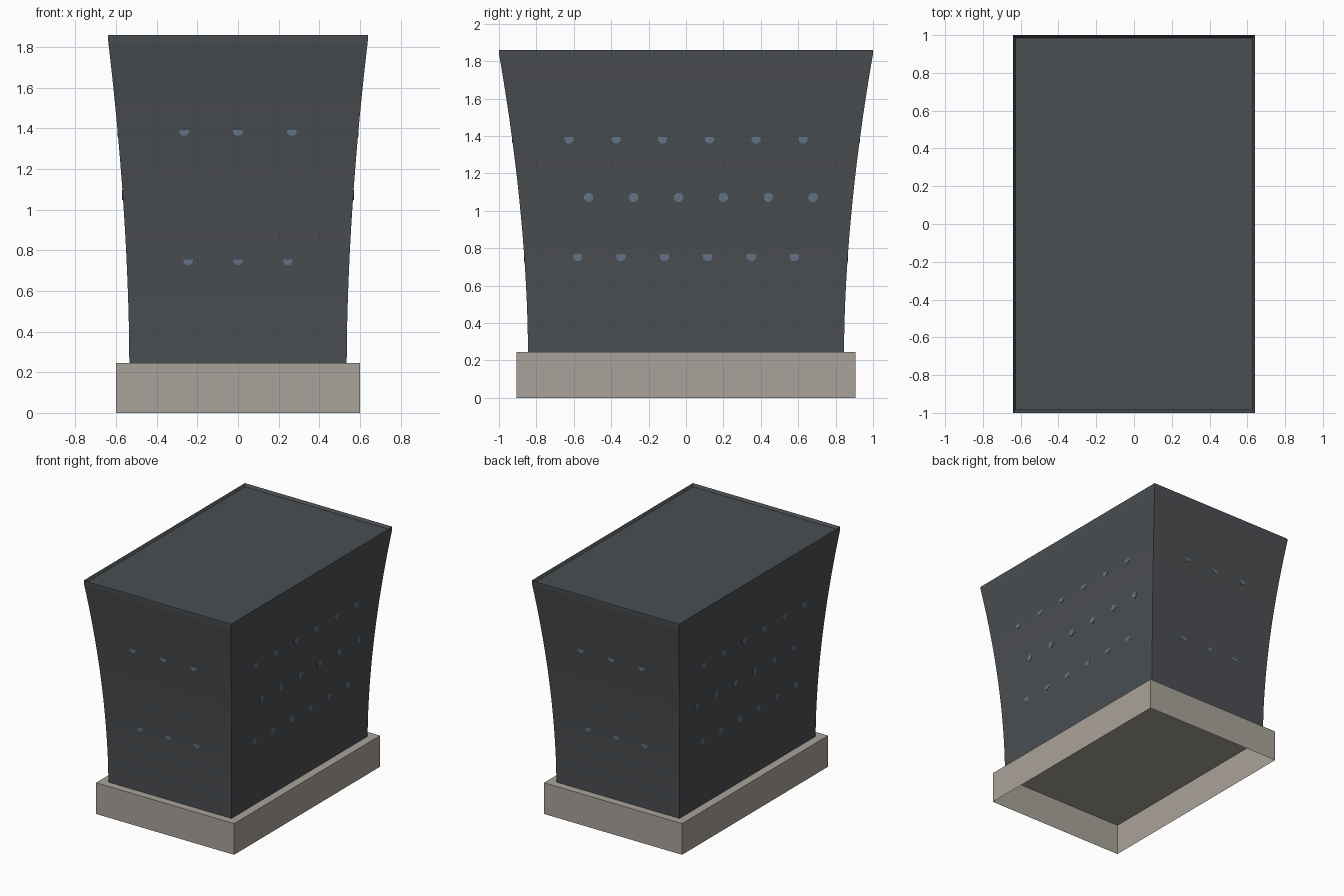
import bpy, bmesh, math
from mathutils import Matrix

cube = bpy.data.objects.get("Cube")
if cube:
    bpy.data.objects.remove(cube, do_unlink=True)

BASE_TOP, FLARE_TOP, TOP = 0.245, 1.84, 1.86
BODY_X, BODY_Y = (0.535, 0.64), (0.845, 1.0)   # half widths, bottom and top
STEPS = 24


def material(name, rgb):
    mat = bpy.data.materials.new(name)
    mat.use_nodes = True
    mat.diffuse_color = (*rgb, 1)
    mat.node_tree.nodes["Principled BSDF"].inputs["Base Color"].default_value = (*rgb, 1)
    return mat


def make_object(name, bm, mat):
    mesh = bpy.data.meshes.new(name)
    bm.to_mesh(mesh)
    bm.free()
    mesh.materials.append(mat)
    obj = bpy.data.objects.new(name, mesh)
    bpy.context.collection.objects.link(obj)
    return obj


def flare(size, z):
    """Half width of the flared body at height z."""
    t = min(max((z - BASE_TOP) / (FLARE_TOP - BASE_TOP), 0), 1)
    return size[0] + (size[1] - size[0]) * t ** 1.8


def ring(bm, x, y, z):
    return [bm.verts.new((sx * x, sy * y, z))
            for sx, sy in ((-1, -1), (1, -1), (1, 1), (-1, 1))]


def loft(bm, rings):
    for low, high in zip(rings, rings[1:]):
        for i in range(4):
            j = (i + 1) % 4
            bm.faces.new((low[i], low[j], high[j], high[i]))


slate = material("dark slate", (0.070, 0.077, 0.084))
stone = material("warm stone", (0.40, 0.365, 0.325))
steel = material("steel blue", (0.122, 0.17, 0.24))

# Plinth: thin-walled box, open underneath
bm = bmesh.new()
rings = [ring(bm, 0.6, 0.905, z) for z in (0, BASE_TOP)]
loft(bm, rings)
bm.faces.new(rings[-1])
make_object("plinth", bm, stone)

# Flared body with a shallow recessed top
bm = bmesh.new()
rings = []
for i in range(STEPS + 1):
    z = BASE_TOP + (FLARE_TOP - BASE_TOP) * i / STEPS
    rings.append(ring(bm, flare(BODY_X, z), flare(BODY_Y, z), z))
rings.append(ring(bm, BODY_X[1], BODY_Y[1], TOP))
rings.append(ring(bm, BODY_X[1] - 0.012, BODY_Y[1] - 0.014, FLARE_TOP))
loft(bm, rings)
bm.faces.new(rings[-1])
body = make_object("flared_body", bm, slate)
bpy.context.view_layer.objects.active = body
body.select_set(True)
bpy.ops.object.shade_smooth_by_angle(angle=math.radians(30))
body.select_set(False)


def studs(name, size, z, offsets, turn, proud):
    """Row of short horizontal pegs; the leaning wall buries their upper part."""
    bm = bmesh.new()
    slope = (flare(size, z + 0.02) - flare(size, z - 0.02)) / 0.04
    reach = flare(size, z) + slope * proud
    depth = 0.03
    for along in offsets:
        place = (Matrix.Rotation(turn, 4, "Z")
                 @ Matrix.Translation((reach - depth / 2, along, z))
                 @ Matrix.Rotation(math.pi / 2, 4, "Y")
                 @ Matrix.Rotation(math.pi / 8, 4, "Z"))
        bmesh.ops.create_cone(bm, cap_ends=True, segments=8, radius1=0.026,
                              radius2=0.026, depth=depth, matrix=place)
    make_object(name, bm, steel)


# Studs on the long sides: height, spacing, shift along y, protrusion
for label, z, gap, shift, proud in (("lower", 0.755, 0.232, 0, 0.014),
                                    ("middle", 1.072, 0.24, 0.08, 0.04),
                                    ("upper", 1.385, 0.25, 0, 0.010)):
    row = [(i - 2.5) * gap + shift for i in range(6)]
    studs(f"left_{label}_studs", BODY_X, z, row, 0, proud)
    studs(f"right_{label}_studs", BODY_X, z, [-y for y in row], math.pi, proud)

# Studs on the front and back
for label, z, gap in (("lower", 0.752, 0.245), ("upper", 1.388, 0.265)):
    row = [i * gap for i in (-1, 0, 1)]
    studs(f"front_{label}_studs", BODY_Y, z, row, -math.pi / 2, 0.004)
    studs(f"back_{label}_studs", BODY_Y, z, row, math.pi / 2, 0.004)
